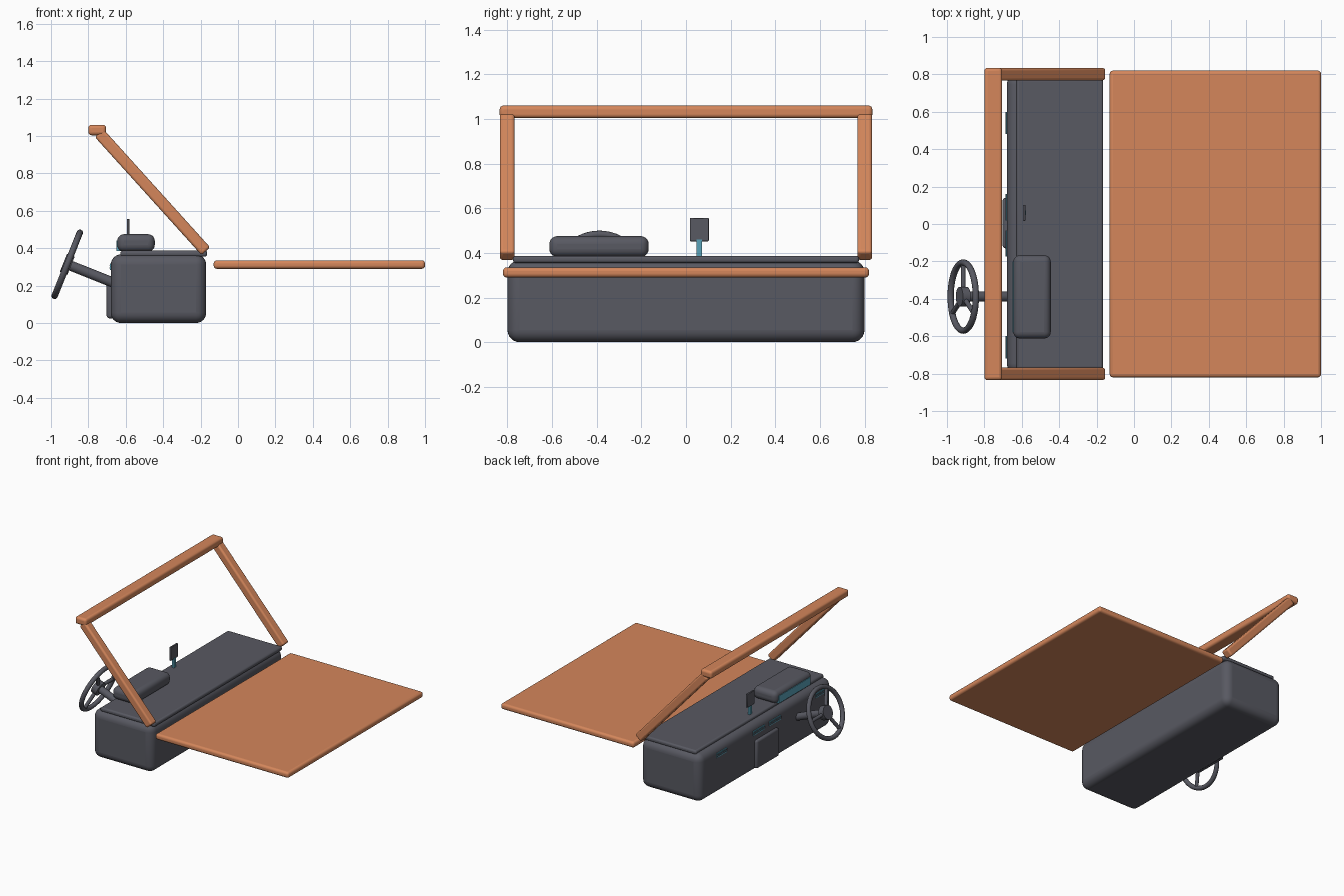
import bpy, math
from mathutils import Vector

if "Cube" in bpy.data.objects:
    bpy.data.objects.remove(bpy.data.objects["Cube"])


def material(name, rgb):
    m = bpy.data.materials.new(name)
    m.diffuse_color = (*rgb, 1)
    m.use_nodes = True
    m.node_tree.nodes["Principled BSDF"].inputs["Base Color"].default_value = m.diffuse_color
    return m


ORANGE = material("orange paint", (0.66, 0.24, 0.105))
GREY = material("dark grey trim", (0.098, 0.1, 0.122))
BLUE = material("blue glass", (0.1, 0.36, 0.48))


def finish(ob, name, mat):
    ob.name = name
    ob.data.materials.append(mat)
    bpy.ops.object.shade_smooth_by_angle(angle=math.radians(35))
    return ob


def box(name, mat, x, y, z, bevel=0.0, segments=4):
    """Box from (min, max) ranges with rounded edges."""
    bpy.ops.mesh.primitive_cube_add(size=1)
    ob = bpy.context.object
    lo, hi = Vector((x[0], y[0], z[0])), Vector((x[1], y[1], z[1]))
    for v in ob.data.vertices:
        v.co = [lo[i] + (v.co[i] + 0.5) * (hi[i] - lo[i]) for i in range(3)]
    if bevel:
        mod = ob.modifiers.new("rounding", 'BEVEL')
        mod.width, mod.segments = bevel, segments
    return finish(ob, name, mat)


def rod(name, mat, a, b, radius, sides=24):
    """Cylinder between two points."""
    a, b = Vector(a), Vector(b)
    bpy.ops.mesh.primitive_cylinder_add(vertices=sides, radius=radius,
                                        depth=(b - a).length, location=(a + b) / 2)
    ob = bpy.context.object
    ob.rotation_euler = (b - a).to_track_quat('Z', 'Y').to_euler()
    return finish(ob, name, mat)


# Hinged front panel
box("hood_panel", ORANGE, (-0.13, 1.0), (-0.82, 0.82), (0.29, 0.335), 0.017)

# Dashboard block and its top pad
box("dashboard", GREY, (-0.68, -0.17), (-0.8, 0.8), (0.0, 0.367), 0.055, 6)
box("dashboard_top", GREY, (-0.628, -0.165), (-0.775, 0.775), (0.355, 0.387), 0.012, 3)
box("glovebox_door", GREY, (-0.702, -0.66), (-0.13, 0.14), (0.025, 0.24), 0.014, 3)

# Instrument cluster
box("instrument_hood", GREY, (-0.645, -0.445), (-0.612, -0.167), (0.382, 0.475), 0.035, 5)
box("instrument_glass", BLUE, (-0.649, -0.62), (-0.58, -0.2), (0.385, 0.442))

# Air vents with slats
for i, (y, w) in enumerate(((-0.66, 0.06), (-0.105, 0.07), (0.09, 0.07), (0.54, 0.06))):
    box(f"vent_{i}", BLUE, (-0.684, -0.675), (y - w, y + w), (0.283, 0.317))
    for k in range(2):
        z = 0.294 + 0.012 * k
        box(f"vent_slat_{i}_{k}", GREY, (-0.688, -0.68), (y - w, y + w), (z - 0.002, z + 0.002))

# Small screen on a stand
box("screen_stand", BLUE, (-0.592, -0.578), (0.048, 0.072), (0.38, 0.46))
box("screen", GREY, (-0.594, -0.58), (0.017, 0.102), (0.452, 0.556), 0.003, 2)

# Windscreen frame: top bar and two sloping posts
box("frame_top_bar", ORANGE, (-0.8, -0.705), (-0.835, 0.835), (1.004, 1.06), 0.017)
low, high = Vector((-0.172, 0, 0.384)), Vector((-0.742, 0, 1.015))
length = (high - low).length
for side in (-1, 1):
    post = box("frame_post", ORANGE, (-0.031, 0.031), (-0.033, 0.033),
               (-length / 2, length / 2), 0.013)
    post.location = (low + high) / 2 + Vector((0, side * 0.801, 0))
    post.rotation_euler = (high - low).to_track_quat('Z', 'Y').to_euler()
    d = high - low
    post.rotation_euler = (0, math.atan2(d.x, d.z), 0)

# Steering wheel, column and spokes
centre = Vector((-0.913, -0.388, 0.314))
axis = Vector((0.929, 0, -0.37)).normalized()
up = Vector((0.37, 0, 0.929)).normalized()
bpy.ops.mesh.primitive_torus_add(location=centre, major_radius=0.182, minor_radius=0.017,
                                 major_segments=48, minor_segments=12)
bpy.context.object.rotation_euler = (0, math.atan2(axis.x, axis.z), 0)
finish(bpy.context.object, "wheel_rim", GREY)
rod("wheel_hub", GREY, centre - axis * 0.022, centre + axis * 0.022, 0.052, 32)
rod("steering_column", GREY, centre, centre + axis * 0.3, 0.027)
for k in range(3):
    a = math.radians(120 * k)
    out = Vector((0, math.cos(a), 0)) + up * math.sin(a)
    rod(f"wheel_spoke_{k}", GREY, centre, centre + out * 0.18, 0.013, 16)
